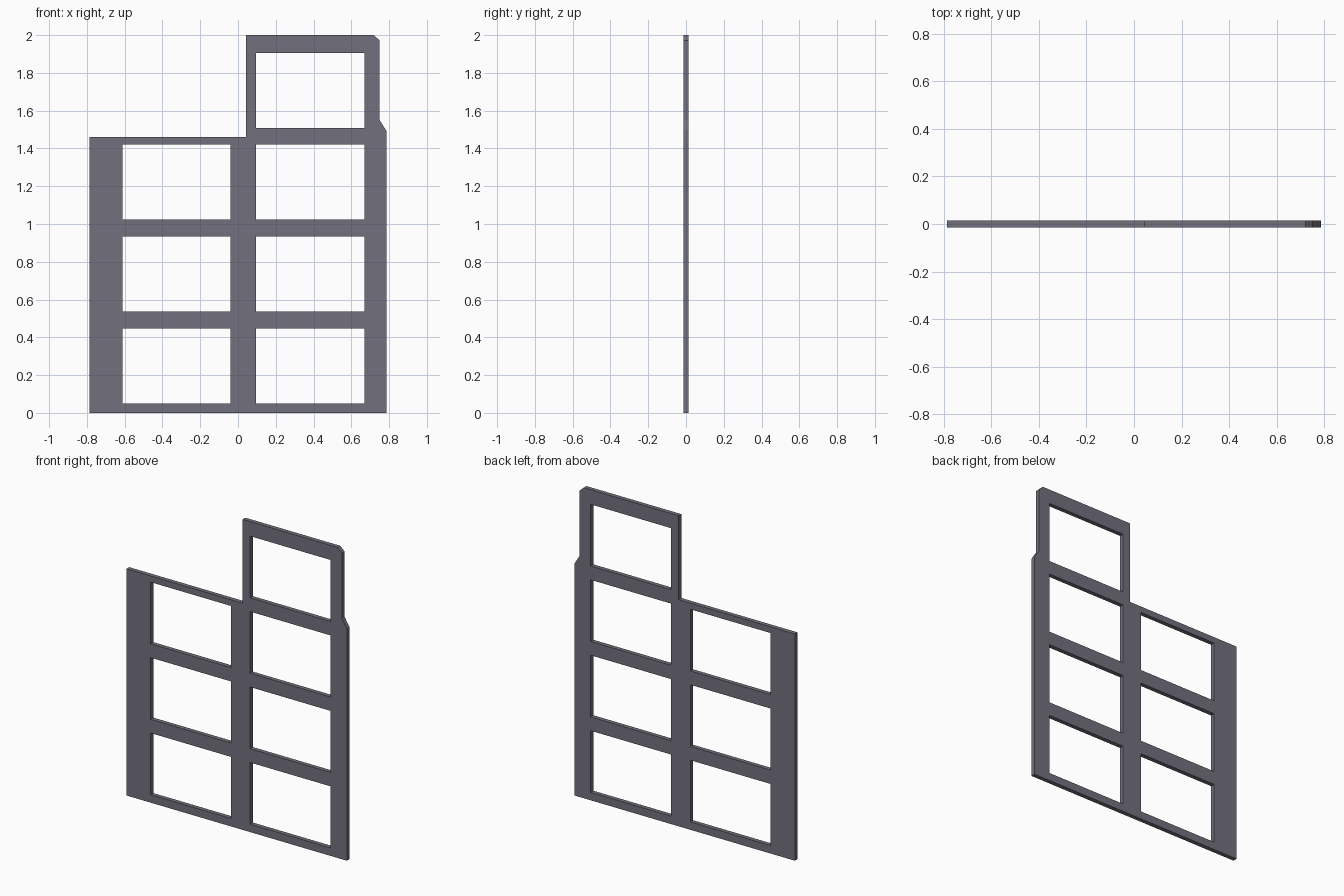
import bpy, bmesh, math

if "Cube" in bpy.data.objects:
    bpy.data.objects.remove(bpy.data.objects["Cube"])

THICK = 0.028

# Outer outline of the panel in the front view (x, z)
outline = [(-0.785, 0), (0.785, 0), (0.785, 1.494), (0.75, 1.55), (0.75, 1.971),
           (0.72, 2.0), (0.043, 2.0), (0.043, 1.46), (-0.785, 1.46)]


def window(x0, x1, row):
    z0 = 0.051 + row * 0.486
    z1 = z0 + 0.397
    return [(x0, z0), (x1, z0), (x1, z1), (x0, z1)]


# Window openings: three on the left, four on the right
loops = [outline]
loops += [window(-0.612, -0.041, r) for r in range(3)]
loops += [window(0.096, 0.67, r) for r in range(4)]

# Filled flat profile with holes, given thickness by extrusion
curve = bpy.data.curves.new("panel_profile", 'CURVE')
curve.dimensions = '2D'
curve.fill_mode = 'BOTH'
curve.extrude = THICK / 2
for pts in loops:
    sp = curve.splines.new('POLY')
    sp.points.add(len(pts) - 1)
    for p, (x, z) in zip(sp.points, pts):
        p.co = (x, z, 0, 1)
    sp.use_cyclic_u = True

profile = bpy.data.objects.new("panel_profile", curve)
bpy.context.collection.objects.link(profile)
bpy.context.view_layer.update()

# Solid mesh panel, stood upright
mesh = bpy.data.meshes.new_from_object(
    profile.evaluated_get(bpy.context.evaluated_depsgraph_get()))
bpy.data.objects.remove(profile)
bm = bmesh.new()
bm.from_mesh(mesh)
bmesh.ops.remove_doubles(bm, verts=bm.verts, dist=1e-5)
for v in bm.verts:
    x, z, d = v.co
    v.co = (x, -d, z)
for f in bm.faces:
    f.smooth = False
bmesh.ops.recalc_face_normals(bm, faces=bm.faces)
bmesh.ops.dissolve_limit(bm, angle_limit=math.radians(1), verts=bm.verts, edges=bm.edges)
bm.to_mesh(mesh)
bm.free()
mesh.name = "window_panel"
panel = bpy.data.objects.new("window_panel", mesh)
bpy.context.collection.objects.link(panel)

# Slate grey finish
mat = bpy.data.materials.new("slate_grey")
mat.diffuse_color = (0.17, 0.16, 0.20, 1)
mat.use_nodes = True
mat.node_tree.nodes["Principled BSDF"].inputs["Base Color"].default_value = mat.diffuse_color
mesh.materials.clear()
mesh.materials.append(mat)
